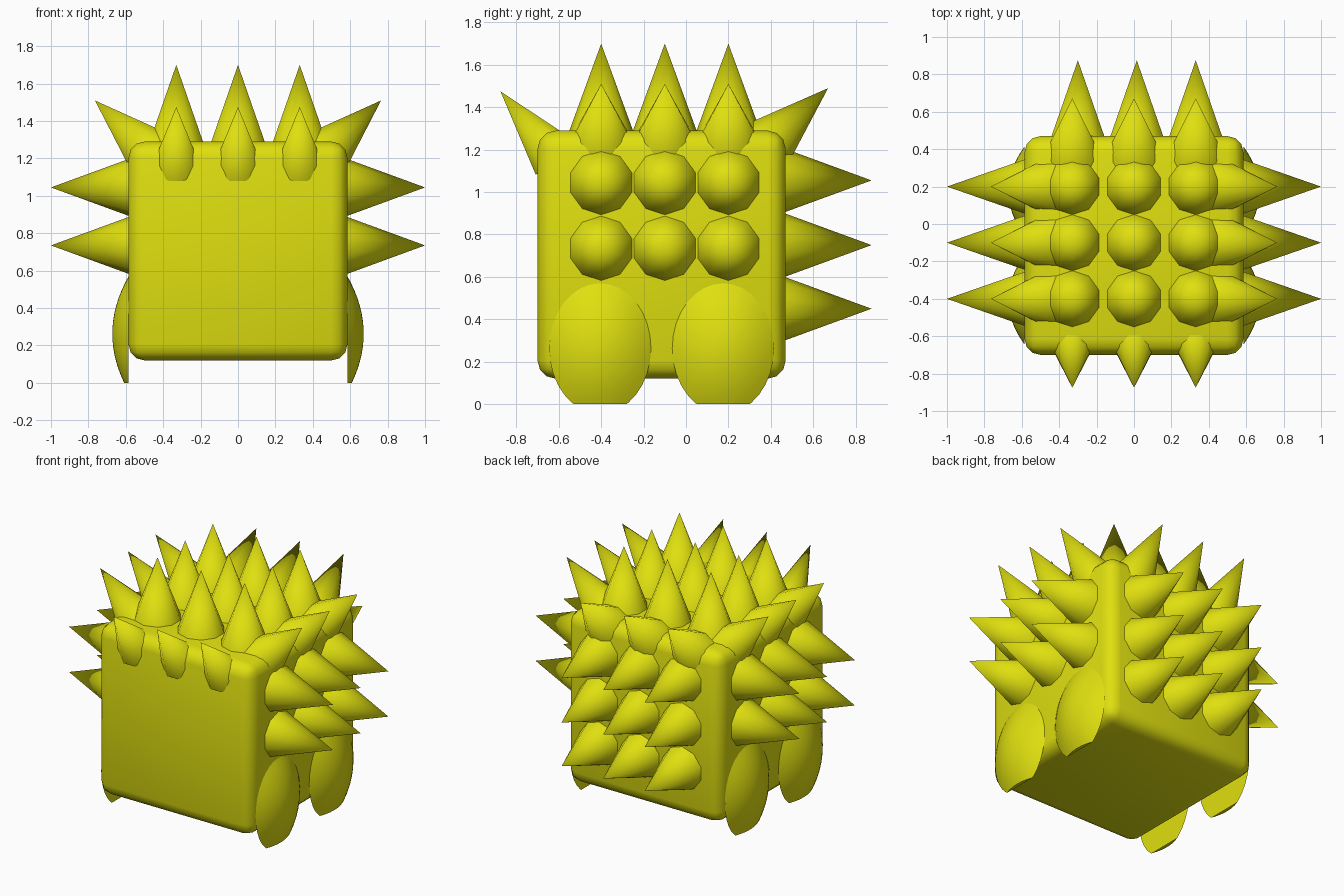
import bpy, bmesh, math
from mathutils import Vector

if "Cube" in bpy.data.objects:
    bpy.data.objects.remove(bpy.data.objects["Cube"])

yellow = bpy.data.materials.new("yellow")
yellow.diffuse_color = (0.74, 0.74, 0.005, 1)
yellow.use_nodes = True
yellow.node_tree.nodes["Principled BSDF"].inputs["Base Color"].default_value = yellow.diffuse_color


def finish(name, bm):
    """Turn a bmesh into a smooth object with sharp edges kept."""
    bmesh.ops.recalc_face_normals(bm, faces=bm.faces)
    me = bpy.data.meshes.new(name)
    bm.to_mesh(me)
    bm.free()
    me.shade_smooth()
    me.set_sharp_from_angle(angle=math.radians(46))
    me.materials.append(yellow)
    ob = bpy.data.objects.new(name, me)
    bpy.context.collection.objects.link(ob)
    return ob


def spike(name, tip, direction, radius=0.15, length=0.41, embed=0.02):
    """Ten-sided cone that ends at tip and points along direction."""
    d = Vector(direction).normalized()
    full = length + embed
    base = Vector(tip) - d * full
    r = radius * full / length
    # one pair of flat sides faces along the up vector of the base
    u = Vector((0, 0, 1)) if abs(d.z) < 0.3 else Vector((0, 1, 0))
    if abs(d.y) > 0.3 and abs(d.z) > 0.3:
        u = Vector((1, 0, 0))
    u = (u - d * u.dot(d)).normalized()
    v = d.cross(u)
    bm = bmesh.new()
    ring = []
    for i in range(10):
        a = math.tau * i / 10
        ring.append(bm.verts.new(base + r * (u * math.cos(a) + v * math.sin(a))))
    top = bm.verts.new(tip)
    bm.faces.new(ring)
    for i in range(10):
        bm.faces.new((ring[i], ring[(i + 1) % 10], top))
    return finish(name, bm)


def leg(name, side, cy):
    """Flat-backed bulging oval plate, cut level with the floor."""
    half_w, half_h, cz, bulge, x0 = 0.24, 0.3075, 0.2625, 0.087, 0.585
    rings, n = 8, 32
    bm = bmesh.new()
    centre = bm.verts.new((side * (x0 + bulge), cy, cz))
    prev = None
    for k in range(1, rings + 1):
        q = k / rings
        x = side * (x0 + bulge * (1 - q * q))
        ring = [bm.verts.new((x, cy + half_w * q * math.cos(math.tau * i / n),
                              cz + half_h * q * math.sin(math.tau * i / n)))
                for i in range(n)]
        for i in range(n):
            j = (i + 1) % n
            if prev:
                bm.faces.new((prev[i], prev[j], ring[j], ring[i]))
            else:
                bm.faces.new((centre, ring[i], ring[j]))
        prev = ring
    bm.faces.new(prev)
    geom = bm.verts[:] + bm.edges[:] + bm.faces[:]
    cut = bmesh.ops.bisect_plane(bm, geom=geom, plane_co=(0, 0, 0),
                                 plane_no=(0, 0, -1), clear_outer=True)
    edges = [e for e in cut["geom_cut"] if isinstance(e, bmesh.types.BMEdge)]
    bmesh.ops.holes_fill(bm, edges=edges)
    return finish(name, bm)


# Body: rounded block
bm = bmesh.new()
bmesh.ops.create_cube(bm, size=1.17)
bmesh.ops.translate(bm, verts=bm.verts, vec=(0, -0.115, 0.705))
bmesh.ops.bevel(bm, geom=bm.edges[:], offset=0.085, segments=3,
                profile=0.5, affect='EDGES')
finish("body", bm)

rows_y = (-0.40, -0.10, 0.20)
cols_x = (-0.33, 0.0, 0.33)
back_x = (-0.30, 0.015, 0.33)

# Spikes on the top, the two sides and the upper side edges
for y in rows_y:
    for x in cols_x:
        spike("top_spike", (x, y, 1.70), (0, 0, 1))
    for s in (-1, 1):
        for z in (1.045, 0.735):
            spike("side_spike", (s, y, z), (s, 0, 0))
        spike("side_edge_spike", (s * 0.765, y, 1.51), (s, 0, 0.95))

# Spikes on the back and along the upper back and front edges
for x in back_x:
    for z in (1.055, 0.75, 0.45):
        spike("back_spike", (x, 0.875, z), (0, 1, 0))
for x in cols_x:
    spike("back_edge_spike", (x, 0.67, 1.49), (0, 1, 0.93))
    spike("front_edge_spike", (x, -0.875, 1.475), (0, -0.64, 0.77),
          radius=0.13, embed=0.0)

# Legs: two oval plates on each side
for s in (-1, 1):
    for cy in (-0.405, 0.175):
        leg("leg", s, cy)
